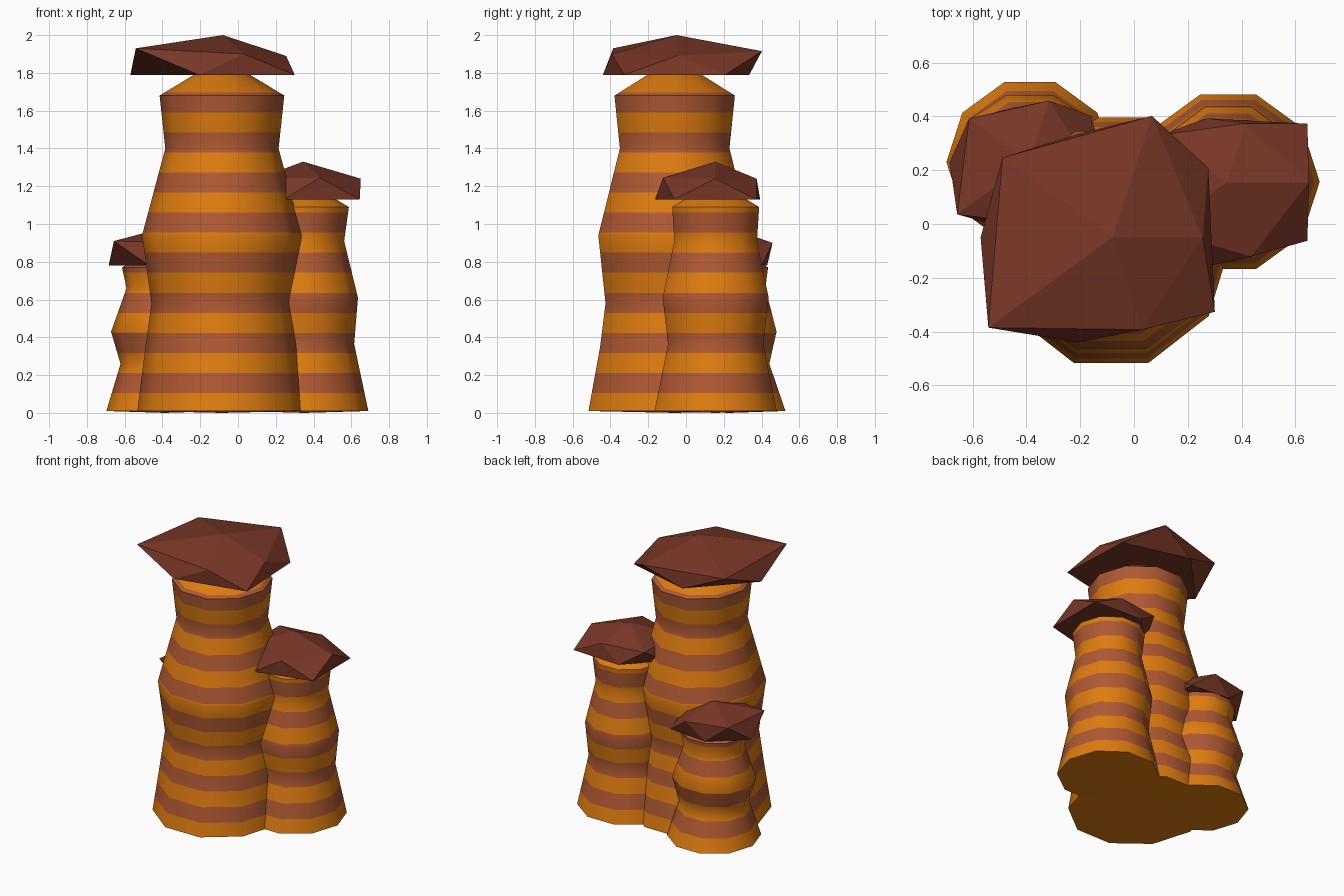
import bpy, bmesh, math
from mathutils import Vector

if "Cube" in bpy.data.objects:
    bpy.data.objects.remove(bpy.data.objects["Cube"])

BAND = 0.106   # height of one rock stripe


def material(name, rgb):
    m = bpy.data.materials.new(name)
    m.diffuse_color = (*rgb, 1)
    m.use_nodes = True
    m.node_tree.nodes["Principled BSDF"].inputs["Base Color"].default_value = m.diffuse_color
    return m


ORANGE = material("orange_rock", (0.73, 0.20, 0.005))
BROWN = material("red_brown_rock", (0.43, 0.10, 0.033))
CAP = material("dark_cap_rock", (0.19, 0.038, 0.020))


def finish(bm, name, mats):
    bmesh.ops.recalc_face_normals(bm, faces=bm.faces[:])
    me = bpy.data.meshes.new(name)
    bm.to_mesh(me)
    bm.free()
    for m in mats:
        me.materials.append(m)
    ob = bpy.data.objects.new(name, me)
    bpy.context.collection.objects.link(ob)
    return me


def bridge(bm, a, b):
    n = len(a)
    for i in range(n):
        j = (i + 1) % n
        bm.faces.new((a[i], a[j], b[j], b[i]))


def fan(bm, ring, tip):
    for i in range(len(ring)):
        bm.faces.new((ring[i], ring[(i + 1) % len(ring)], tip))


def column(name, cx, cy, rings, apex):
    """Ten-sided turned pillar; rings are (z, x radius, y radius)."""
    bm = bmesh.new()
    loops = []
    for z, rx, ry in rings:
        loops.append([bm.verts.new((cx + rx * math.cos(i * math.tau / 10),
                                    cy + ry * math.sin(i * math.tau / 10), z))
                      for i in range(10)])
    for a, b in zip(loops, loops[1:]):
        bridge(bm, a, b)
    fan(bm, loops[0], bm.verts.new((cx, cy, 0)))
    fan(bm, loops[-1], bm.verts.new((cx, cy, apex)))
    # cut level stripes and colour them by height
    for k in range(1, int(apex / BAND) + 1):
        bmesh.ops.bisect_plane(bm, geom=bm.verts[:] + bm.edges[:] + bm.faces[:],
                               plane_co=(0, 0, k * BAND), plane_no=(0, 0, 1))
    for f in bm.faces:
        f.material_index = int(f.calc_center_median().z / BAND) % 2
        f.smooth = True
    me = finish(bm, name, [ORANGE, BROWN])
    me.set_sharp_from_angle(angle=math.radians(40))


def cap(name, cx, cy, top, bottom, upper, lower):
    """Rough slab: half icosahedron, upper ring of (radius, z), lower ring of radii."""
    bm = bmesh.new()
    c = Vector((cx, cy, 0))

    def point(deg, r, z):
        a = math.radians(deg)
        return bm.verts.new(c + Vector((r * math.cos(a), r * math.sin(a), z)))

    up = [point(72 * i, r, z) for i, (r, z) in enumerate(upper)]
    lo = [point(72 * i + 36, r, bottom) for i, r in enumerate(lower)]
    fan(bm, up, bm.verts.new((cx, cy, top)))
    fan(bm, lo, bm.verts.new((cx, cy, bottom)))
    for i in range(5):
        j = (i + 1) % 5
        bm.faces.new((up[i], lo[i], up[j]))
        bm.faces.new((lo[i], lo[j], up[j]))
    finish(bm, name, [CAP])


# tall front pillar
column("tall_pillar", -0.085, -0.06,
       [(0.01, 0.448, 0.48), (0.35, 0.405, 0.415), (0.58, 0.373, 0.385),
        (0.94, 0.423, 0.425), (1.40, 0.30, 0.305), (1.68, 0.33, 0.335)], 1.88)
cap("tall_pillar_cap", -0.08, -0.05, 2.0, 1.79,
    [(0.335, 1.89), (0.475, 1.915), (0.505, 1.90), (0.57, 1.93), (0.36, 1.90)],
    [0.44, 0.405, 0.49, 0.41, 0.47])

# middle pillar on the right
column("middle_pillar", 0.35, 0.157,
       [(0.01, 0.34, 0.34), (0.365, 0.265, 0.265), (0.61, 0.285, 0.295),
        (0.91, 0.212, 0.23), (1.09, 0.237, 0.242)], 1.23)
cap("middle_pillar_cap", 0.345, 0.155, 1.33, 1.13,
    [(0.305, 1.24), (0.23, 1.24), (0.30, 1.24), (0.30, 1.24), (0.29, 1.245)],
    [0.37, 0.25, 0.30, 0.335, 0.37])

# short pillar at the back left
column("short_pillar", -0.387, 0.23,
       [(0.01, 0.31, 0.312), (0.26, 0.235, 0.222), (0.43, 0.285, 0.262),
        (0.66, 0.203, 0.20), (0.77, 0.227, 0.215)], 0.90)
cap("short_pillar_cap", -0.39, 0.23, 0.98, 0.78,
    [(0.22, 0.90), (0.24, 0.90), (0.275, 0.905), (0.33, 0.91), (0.25, 0.90)],
    [0.29, 0.21, 0.295, 0.26, 0.25])
